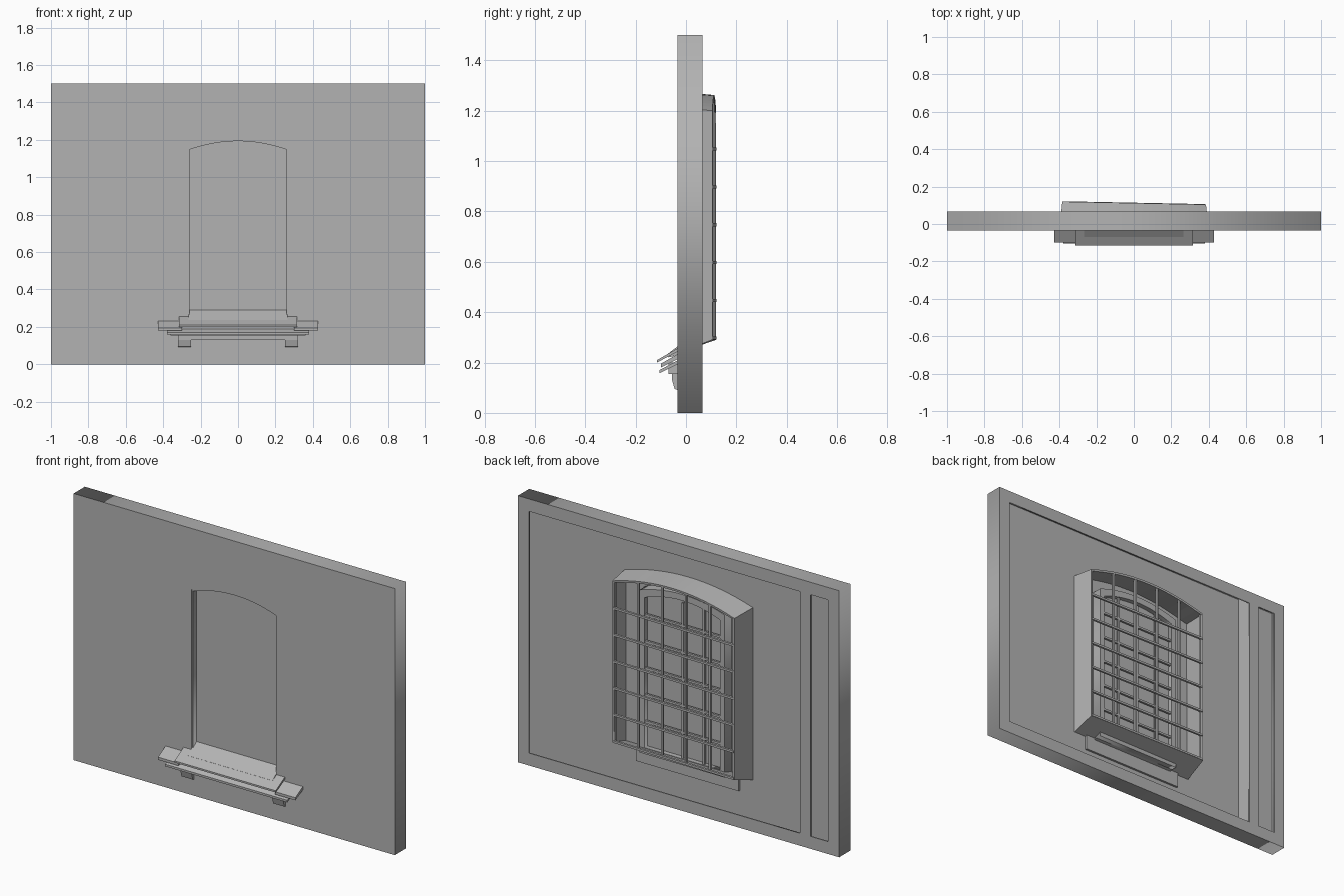
import bpy, bmesh, math
from mathutils import Matrix

cube = bpy.data.objects.get("Cube")
if cube:
    bpy.data.objects.remove(cube, do_unlink=True)

GREY = (0.45, 0.45, 0.45, 1)
plaster = bpy.data.materials.new("plain grey plaster")
plaster.use_nodes = True
plaster.diffuse_color = GREY
for node in plaster.node_tree.nodes:
    if node.type == 'BSDF_PRINCIPLED':
        node.inputs["Base Color"].default_value = GREY
        node.inputs["Roughness"].default_value = 0.8


def link(name, data):
    obj = bpy.data.objects.new(name, data)
    bpy.context.collection.objects.link(obj)
    data.materials.append(plaster)
    return obj


def from_bmesh(name, bm):
    bmesh.ops.recalc_face_normals(bm, faces=bm.faces[:])
    mesh = bpy.data.meshes.new(name)
    bm.to_mesh(mesh)
    bm.free()
    return link(name, mesh)


def rect(x0, x1, z0, z1):
    return [(x0, z0), (x1, z0), (x1, z1), (x0, z1)]


def arch_z(x, half, spring, crown):
    return crown - (crown - spring) * (x / half) ** 2


def arch(half, bottom, spring, crown, steps=16):
    """Outline with a shallow curved head."""
    top = []
    for i in range(steps + 1):
        x = half - 2 * half * i / steps
        top.append((x, arch_z(x, half, spring, crown)))
    return [(-half, bottom), (half, bottom)] + top


def plate(name, loops, y0, y1):
    """Upright plate; loops after the first are holes."""
    curve = bpy.data.curves.new(name, 'CURVE')
    curve.dimensions = '2D'
    curve.fill_mode = 'BOTH'
    curve.extrude = (y1 - y0) / 2
    for loop in loops:
        spline = curve.splines.new('POLY')
        spline.points.add(len(loop) - 1)
        for point, (x, z) in zip(spline.points, loop):
            point.co = (x, z, 0, 1)
        spline.use_cyclic_u = True
    obj = link(name, curve)
    bpy.ops.object.select_all(action='DESELECT')
    obj.select_set(True)
    bpy.context.view_layer.objects.active = obj
    bpy.ops.object.convert(target='MESH')
    obj = bpy.context.view_layer.objects.active
    turn = Matrix.Rotation(math.pi / 2, 4, 'X')
    obj.data.transform(Matrix.Translation((0, (y0 + y1) / 2, 0)) @ turn)
    return obj


def prism(name, profile, x0, x1):
    """Profile of (y, z) points carried along x."""
    bm = bmesh.new()
    ends = [[bm.verts.new((x, y, z)) for y, z in profile] for x in (x0, x1)]
    for end in ends:
        bm.faces.new(end)
    for i in range(len(profile)):
        j = (i + 1) % len(profile)
        bm.faces.new((ends[0][i], ends[0][j], ends[1][j], ends[1][i]))
    return from_bmesh(name, bm)


def box(name, x0, x1, y0, y1, z0, z1):
    return prism(name, [(y0, z0), (y1, z0), (y1, z1), (y0, z1)], x0, x1)


# Hollow wall: front shell, rim, back lip with two openings, one partition
niche = arch(0.265, 0.24, 1.155, 1.2)
plate("front_wall", [rect(-1, 1, 0, 1.5), niche], -0.034, -0.024)
plate("wall_rim", [rect(-1, 1, 0, 1.5), rect(-0.99, 0.99, 0.01, 1.49)], -0.03, 0.06)
plate("back_lip", [rect(-1, 1, 0, 1.5), rect(-0.755, 0.93, 0.07, 1.43),
                   rect(-0.93, -0.82, 0.07, 1.43)], 0.06, 0.066)
box("partition", -0.765, -0.755, -0.03, 0.062, 0.01, 1.49)

# Closed arched panel at the back of the shallow niche
plate("niche_panel", [niche], 0.0, 0.008)
plate("niche_reveal", [niche, arch(0.258, 0.247, 1.148, 1.193)], -0.03, 0.004)

# Deep window case behind the wall, slightly skewed
def back_y(x):
    return 0.112 - 0.02 * x


bm = bmesh.new()
near = [bm.verts.new((x, -0.026, z)) for x, z in arch(0.4, 0.24, 1.21, 1.275)]
far = [bm.verts.new((x, back_y(x), z)) for x, z in arch(0.385, 0.29, 1.2, 1.262)]
for i in range(len(near)):
    j = (i + 1) % len(near)
    bm.faces.new((near[i], near[j], far[j], far[i]))
case = from_bmesh("window_case", bm)
solid = case.modifiers.new("thickness", 'SOLIDIFY')
solid.thickness = 0.012
solid.offset = -1

# Lattice across the case
T = 0.006
for i in range(6):
    x = -0.377 + 0.151 * i
    y = back_y(x) - 0.01
    box(f"upright_bar_{i + 1}", x - T, x + T, y - T, y + T, 0.29,
        arch_z(x, 0.385, 1.2, 1.262) - 0.005)
    z = 0.297 + 0.15 * i
    rail = box(f"cross_bar_{i + 1}", -0.38, 0.38, -T, T, z - T, z + T)
    for v in rail.data.vertices:
        v.co.y += back_y(v.co.x) - 0.004

# Inner frame and glazing bars against the panel
plate("inner_frame", [niche, arch(0.235, 0.275, 1.12, 1.165)], 0.004, 0.035)
for i in range(3):
    x = -0.13 + 0.13 * i
    box(f"inner_upright_{i + 1}", x - T, x + T, 0.018, 0.03, 0.26, 1.15)
for i in range(5):
    z = 0.42 + 0.15 * i
    box(f"inner_rail_{i + 1}", -0.25, 0.25, 0.018, 0.03, z - T, z + T)

# Sloped sill: main slab, its tongue in the niche, side wings, lower slab
prism("sill_slab", [(-0.115, 0.2), (-0.03, 0.245), (-0.03, 0.258), (-0.115, 0.21)],
      -0.315, 0.315)
prism("sill_tongue", [(-0.07, 0.22), (0.004, 0.24), (0.004, 0.293), (-0.07, 0.236)],
      -0.264, 0.264)
for side, name in ((-1, "right"), (1, "left")):
    x0, x1 = sorted((side * 0.3, side * 0.427))
    prism(f"sill_wing_{name}",
          [(-0.1, 0.18), (-0.03, 0.215), (-0.03, 0.235), (-0.1, 0.195)], x0, x1)
    x0, x1 = sorted((side * 0.25, side * 0.32))
    prism(f"bracket_{name}",
          [(-0.03, 0.09), (-0.045, 0.095), (-0.055, 0.13), (-0.055, 0.16), (-0.03, 0.16)],
          x0, x1)
prism("lower_sill_slab", [(-0.105, 0.158), (-0.03, 0.195), (-0.03, 0.21), (-0.105, 0.17)],
      -0.38, 0.38)
box("sill_moulding", -0.36, 0.36, -0.07, -0.03, 0.155, 0.2)
box("sill_ledge", -0.3, 0.3, -0.05, -0.03, 0.13, 0.16)
box("sill_back", -0.32, 0.32, -0.03, -0.012, 0.16, 0.25)
